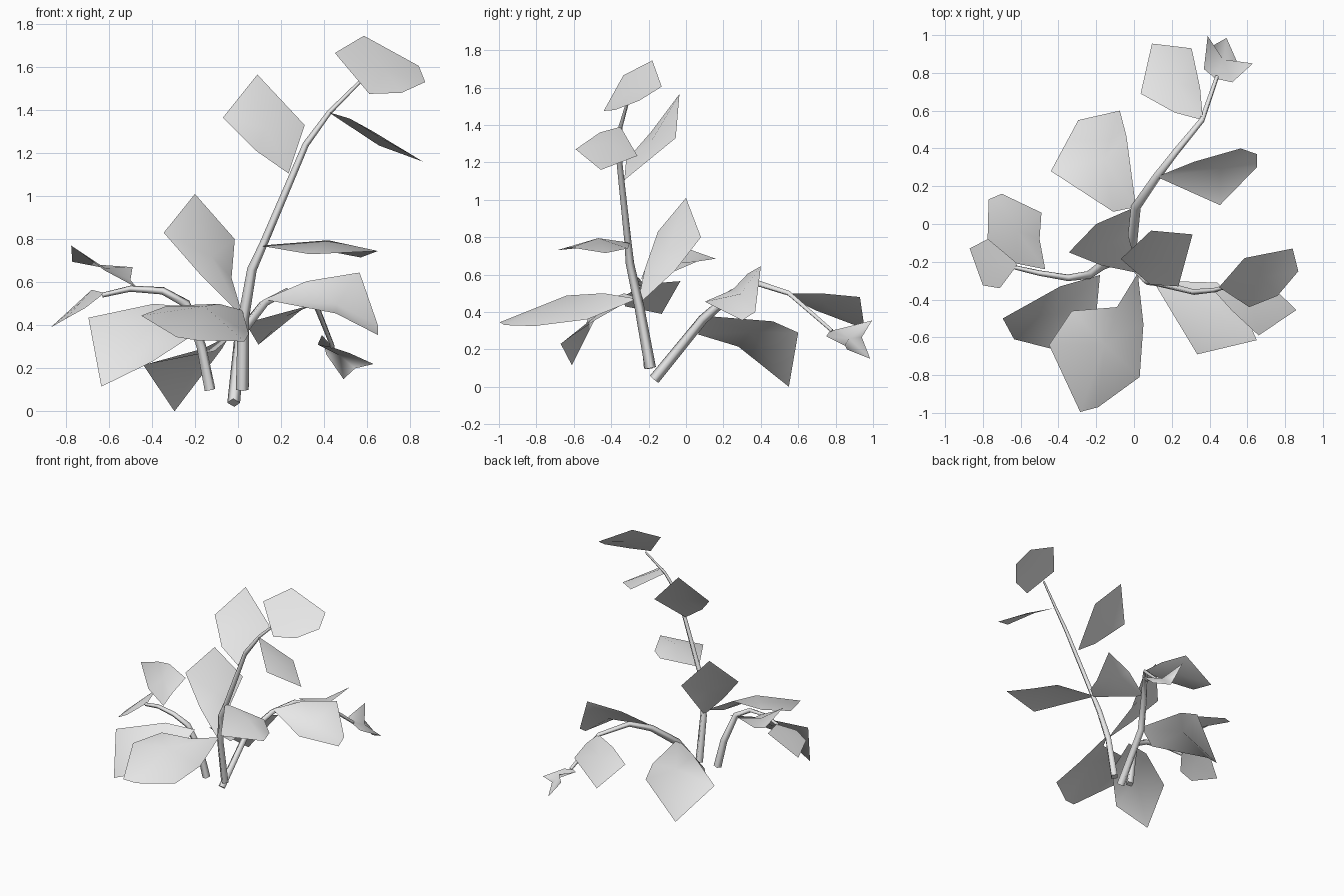
import bpy
import bmesh
from mathutils import Vector

cube = bpy.data.objects.get("Cube")
if cube:
    bpy.data.objects.remove(cube, do_unlink=True)

# One plain grey for the whole plant
grey = bpy.data.materials.new("light_grey")
grey.use_nodes = True
grey.diffuse_color = (.8, .8, .8, 1)
for node in grey.node_tree.nodes:
    if node.type == 'BSDF_PRINCIPLED':
        node.inputs["Base Color"].default_value = grey.diffuse_color
        node.inputs["Roughness"].default_value = .9


def stem(name, thick, thin, *path):
    """Square tapering tube along a path of points."""
    curve = bpy.data.curves.new(name, 'CURVE')
    curve.dimensions = '3D'
    curve.bevel_depth = 1
    curve.bevel_resolution = 0
    curve.use_fill_caps = True
    spline = curve.splines.new('POLY')
    spline.points.add(len(path) - 1)
    for i, (point, co) in enumerate(zip(spline.points, path)):
        point.co = (*co, 1)
        point.radius = thick + (thin - thick) * i / (len(path) - 1)
    curve.materials.append(grey)
    obj = bpy.data.objects.new(name, curve)
    bpy.context.collection.objects.link(obj)
    bpy.ops.object.select_all(action='DESELECT')
    obj.select_set(True)
    bpy.context.view_layer.objects.active = obj
    bpy.ops.object.convert(target='MESH')


def leaf(name, *outline, lift=0):
    """Thin blade: an outline fanned around its middle, raised by lift."""
    mesh = bpy.data.meshes.new(name)
    bm = bmesh.new()
    rim = [bm.verts.new(co) for co in outline]
    middle = sum((Vector(co) for co in outline), Vector()) / len(outline)
    hub = bm.verts.new(middle + Vector((0, 0, lift)))
    for i, vert in enumerate(rim):
        bm.faces.new((rim[i - 1], vert, hub))
    bmesh.ops.recalc_face_normals(bm, faces=bm.faces)
    # Keep the upper side of every blade facing up
    if sum(face.normal.z * face.calc_area() for face in bm.faces) < 0:
        bmesh.ops.reverse_faces(bm, faces=bm.faces)
    for face in bm.faces:
        face.smooth = True
    bm.to_mesh(mesh)
    bm.free()
    mesh.materials.append(grey)
    obj = bpy.data.objects.new(name, mesh)
    bpy.context.collection.objects.link(obj)


# Three stems: tall, back and side
stem("tall_stem", .03, .008,
     (.02, -.19, .1), (.025, -.25, .43), (.065, -.3, .66), (.115, -.31, .77),
     (.315, -.36, 1.24), (.425, -.35, 1.39), (.565, -.31, 1.53))
stem("back_stem", .03, .012,
     (-.02, -.17, .04), (.01, .09, .36), (.12, .25, .5),
     (.22, .38, .555), (.36, .55, .5), (.44, .78, .3))
stem("side_stem", .028, .012,
     (-.13, -.2, .1), (-.17, -.22, .3), (-.24, -.27, .5),
     (-.35, -.285, .56), (-.5, -.26, .57), (-.63, -.23, .54))

# Leaves of the tall stem, from the top down
leaf("top_leaf", (.45, -.335, 1.665), (.585, -.18, 1.745), (.84, -.13, 1.605),
     (.87, -.25, 1.53), (.76, -.38, 1.48), (.61, -.44, 1.475))
leaf("upper_left_leaf", (.235, -.33, 1.105), (.085, -.32, 1.21),
     (-.07, -.185, 1.365), (.09, -.035, 1.565), (.31, -.055, 1.33))
leaf("upper_right_leaf", (.42, -.35, 1.39), (.52, -.46, 1.36), (.66, -.59, 1.27),
     (.86, -.455, 1.16), (.655, -.26, 1.235), lift=.02)
leaf("middle_right_leaf", (.1, -.3, .77), (.335, -.69, .73), (.65, -.615, .745),
     (.57, -.43, .715), (.44, -.31, .74), lift=.055)
leaf("middle_left_leaf", (.025, -.26, .435), (-.17, -.22, .63), (-.345, -.15, .83),
     (-.2, 0, 1.01), (-.015, .08, .8), (-.03, -.06, .62))
leaf("front_leaf", (.02, -.26, .47), (-.09, -.44, .5), (-.33, -.46, .49),
     (-.45, -.64, .445), (-.285, -.995, .345), (-.19, -.97, .33),
     (.03, -.81, .325), (.05, -.53, .36), lift=.08)

# Leaves of the back stem
leaf("back_right_leaf", (.12, .25, .52), (.32, .33, .605), (.565, .4, .645),
     (.65, .37, .4), (.65, .3, .355), (.455, .1, .455))
leaf("back_left_leaf", (.01, .09, .38), (-.11, .065, .28), (-.44, .28, .215),
     (-.295, .55, 0), (-.075, .6, .29), (-.04, .465, .35), lift=.04)
leaf("far_left_leaf", (.365, .55, .5), (.215, .59, .46), (.035, .69, .41),
     (.095, .955, .31), (.305, .93, .48), (.35, .72, .5))
leaf("far_tip_leaf", (.43, .77, .3), (.37, .82, .31), (.39, .995, .355),
     (.41, .94, .265), (.49, .985, .15), (.545, .86, .2), (.63, .85, .22),
     (.52, .75, .27))

# Leaves of the side stem
leaf("side_front_leaf", (-.18, -.27, .48), (-.39, -.33, .5), (-.695, -.5, .435),
     (-.635, -.61, .115), (-.4, -.67, .23), (-.2, -.48, .36), lift=.03)
leaf("side_back_leaf", (-.47, -.24, .575), (-.62, -.21, .655), (-.775, -.08, .77),
     (-.77, .13, .695), (-.7, .16, .685), (-.49, .06, .67), (-.5, -.08, .61))
leaf("side_tip_leaf", (-.62, -.22, .55), (-.68, -.03, .565), (-.87, -.13, .39),
     (-.8, -.325, .43), (-.71, -.34, .48), lift=.02)
